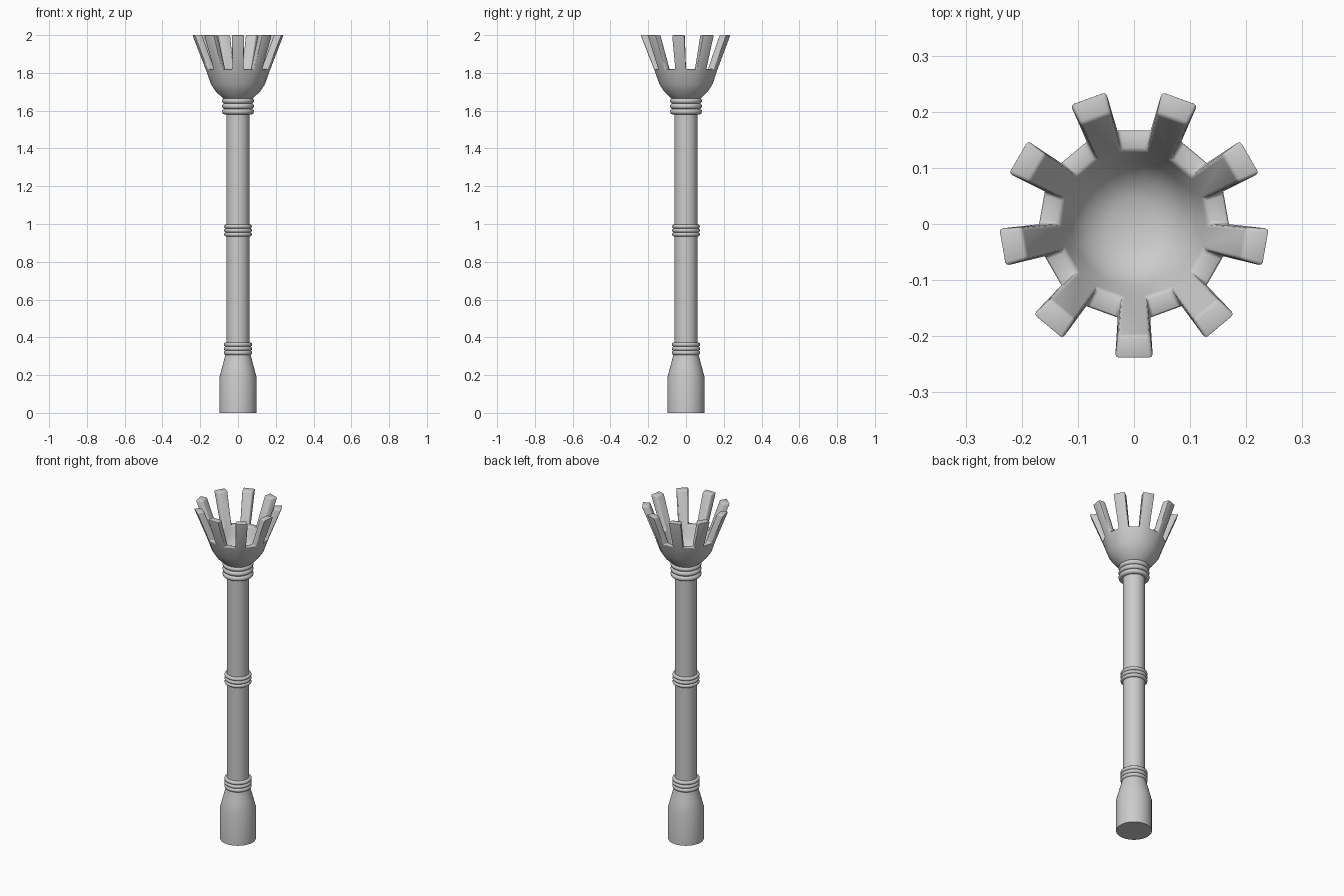
import bpy, bmesh, math

if "Cube" in bpy.data.objects:
    bpy.data.objects.remove(bpy.data.objects["Cube"])


def finish(bm, name, angle=40):
    bmesh.ops.recalc_face_normals(bm, faces=bm.faces)
    me = bpy.data.meshes.new(name)
    bm.to_mesh(me)
    bm.free()
    ob = bpy.data.objects.new(name, me)
    bpy.context.collection.objects.link(ob)
    bpy.ops.object.select_all(action='DESELECT')
    ob.select_set(True)
    bpy.context.view_layer.objects.active = ob
    bpy.ops.object.shade_smooth_by_angle(angle=math.radians(angle))
    return ob


def add_ring(bm, r, z, n, phase=0.0):
    return [bm.verts.new((r * math.cos(phase + 2 * math.pi * i / n),
                          r * math.sin(phase + 2 * math.pi * i / n), z)) for i in range(n)]


def skin(bm, a, b):
    n = len(a)
    return [bm.faces.new((a[i], a[(i + 1) % n], b[(i + 1) % n], b[i])) for i in range(n)]


def lathe(name, profile, n=32):
    bm = bmesh.new()
    rings = [add_ring(bm, r, z, n) for r, z in profile]
    for a, b in zip(rings, rings[1:]):
        skin(bm, a, b)
    bm.faces.new(rings[0])
    bm.faces.new(rings[-1])
    return finish(bm, name)


# Shaft and flared foot
lathe("shaft", [(0.061, 0.30), (0.061, 1.68)])
lathe("foot", [(0.098, 0), (0.098, 0.19), (0.082, 0.25), (0.066, 0.31), (0.062, 0.33)])

# Three groups of three binding rings
for group, zs, major, minor in (("lower", (0.318, 0.34, 0.362), 0.063, 0.012),
                                ("middle", (0.945, 0.966, 0.987), 0.063, 0.011),
                                ("upper", (1.595, 1.624, 1.652), 0.070, 0.015)):
    for i, z in enumerate(zs):
        bpy.ops.mesh.primitive_torus_add(major_radius=major, minor_radius=minor,
                                         major_segments=32, minor_segments=10,
                                         location=(0, 0, z))
        bpy.context.object.name = f"{group}_binding_{i + 1}"
        bpy.ops.object.shade_smooth()

# Cup with nine fingers growing from alternate rim faces
N = 18
phase = math.radians(-100)
bm = bmesh.new()
outer = [(0.055, 1.645), (0.084, 1.67), (0.116, 1.70), (0.143, 1.74), (0.172, 1.82)]
inner = [(0.132, 1.82), (0.112, 1.765), (0.085, 1.73), (0.045, 1.71)]
rings = [add_ring(bm, r, z, N, phase) for r, z in outer + inner]
bm.faces.new(rings[0])
bm.faces.new(rings[-1])
rim = []
for k in range(len(rings) - 1):
    faces = skin(bm, rings[k], rings[k + 1])
    if k == len(outer) - 1:
        rim = faces
for j, f in enumerate(rim[::2]):
    a = math.radians(-90 + 40 * j)
    ca, sa = math.cos(a), math.sin(a)
    tip = bmesh.ops.extrude_discrete_faces(bm, faces=[f])["faces"][0]
    for v in tip.verts:
        radial = v.co.x * ca + v.co.y * sa
        side = -v.co.x * sa + v.co.y * ca
        is_outer = radial > 0.15
        r = 0.240 if is_outer else 0.198
        s = math.copysign(0.034 if is_outer else 0.029, side)
        v.co = (r * ca - s * sa, r * sa + s * ca, 2.0)
bmesh.ops.remove_doubles(bm, verts=bm.verts, dist=1e-5)
# Soften the finger and rim edges
edges = [e for e in bm.edges if len(e.link_faces) == 2
         and max(v.co.z for v in e.verts) > 1.81
         and e.calc_face_angle(0) > math.radians(50)]
bmesh.ops.bevel(bm, geom=edges, offset=0.006, segments=2, profile=0.5, affect='EDGES')
finish(bm, "finger_cup", 50)
